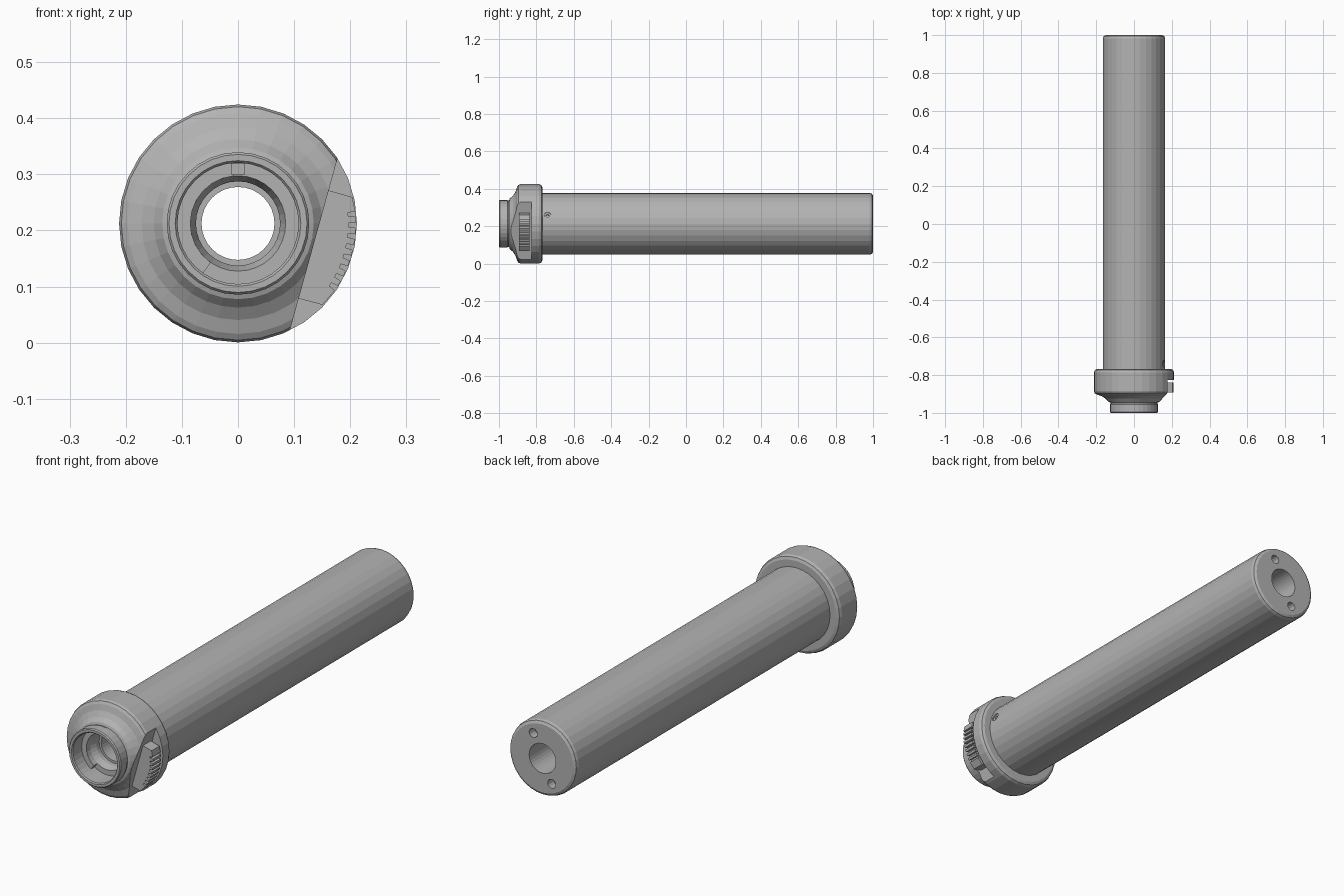
import bpy, bmesh, math
from mathutils import Matrix, Vector

if "Cube" in bpy.data.objects:
    bpy.data.objects.remove(bpy.data.objects["Cube"], do_unlink=True)

AXIS_Z = 0.2125
TILT = math.radians(-15.5)

metal = bpy.data.materials.new("satin grey metal")
metal.use_nodes = True
GREY = (0.45, 0.45, 0.45, 1)
metal.diffuse_color = GREY
bsdf = metal.node_tree.nodes["Principled BSDF"]
bsdf.inputs["Base Color"].default_value = GREY
bsdf.inputs["Roughness"].default_value = 0.6


def make(name, bm):
    bmesh.ops.recalc_face_normals(bm, faces=bm.faces)
    mesh = bpy.data.meshes.new(name)
    bm.to_mesh(mesh)
    bm.free()
    mesh.materials.append(metal)
    ob = bpy.data.objects.new(name, mesh)
    ob.location.z = AXIS_Z
    bpy.context.collection.objects.link(ob)
    return ob


def lathe(name, profile, sides=32):
    """Revolve a closed (radius, y) profile round the y axis."""
    bm = bmesh.new()
    rings = []
    for i in range(sides):
        a = math.tau * i / sides
        rings.append([bm.verts.new((r * math.cos(a), y, r * math.sin(a)))
                      for r, y in profile])
    n = len(profile)
    for i in range(sides):
        p, q = rings[i], rings[(i + 1) % sides]
        for j in range(n):
            k = (j + 1) % n
            bm.faces.new((p[j], p[k], q[k], q[j]))
    return make(name, bm)


def plate(name, outline, y0, y1):
    """Extrude an (x, z) outline from y0 to y1."""
    bm = bmesh.new()
    face = bm.faces.new([bm.verts.new((x, y0, z)) for x, z in outline])
    out = bmesh.ops.extrude_face_region(bm, geom=[face])
    moved = [v for v in out["geom"] if isinstance(v, bmesh.types.BMVert)]
    bmesh.ops.translate(bm, verts=moved, vec=(0, y1 - y0, 0))
    return make(name, bm)


def rod(name, centre, direction, radius, depth, sides=12):
    bm = bmesh.new()
    turn = Vector(direction).to_track_quat('Z', 'Y').to_matrix().to_4x4()
    bmesh.ops.create_cone(bm, cap_ends=True, segments=sides, radius1=radius,
                          radius2=radius, depth=depth,
                          matrix=Matrix.Translation(centre) @ turn)
    return make(name, bm)


def cut(ob, cutter):
    cutter.hide_render = True
    mod = ob.modifiers.new("cut", 'BOOLEAN')
    mod.operation = 'DIFFERENCE'
    mod.solver = 'EXACT'
    mod.object = cutter
    bpy.context.view_layer.update()
    graph = bpy.context.evaluated_depsgraph_get()
    mesh = bpy.data.meshes.new_from_object(ob.evaluated_get(graph))
    ob.modifiers.clear()
    ob.data = mesh
    bpy.data.objects.remove(cutter, do_unlink=True)


def polar(r, a):
    return r * math.cos(a), r * math.sin(a)


# Long tube with a through bore and chamfered rear edge
tube = lathe("tube", [
    (0.065, -0.86), (0.12, -0.86), (0.12, -0.80), (0.165, -0.80),
    (0.165, 0.982), (0.161, 0.994), (0.15, 1.0), (0.065, 1.0)])

# Blind spanner holes in the rear face
for s in (1, -1):
    cut(tube, rod("spanner_hole", (0.045 * s, 1.0, 0.1 * s), (0, 1, 0), 0.02, 0.08))

# Socket for the set screw in the side of the tube
side = Vector((math.cos(-TILT), 0, math.sin(-TILT)))
spot = side * 0.165 + Vector((0, -0.74, 0))
cut(tube, rod("screw_socket", spot, side, 0.019, 0.04))
screw = rod("set_screw", spot - side * 0.014, side, 0.0185, 0.018)
cut(screw, rod("hex_socket", spot, side, 0.009, 0.04, 6))

# Collar with rounded shoulder, flared neck and stepped seat
collar = lathe("collar", [
    (0.13, -0.768), (0.195, -0.768), (0.207, -0.773), (0.212, -0.785),
    (0.212, -0.885), (0.208, -0.896), (0.197, -0.903), (0.172, -0.911),
    (0.15, -0.925), (0.135, -0.942), (0.124, -0.946), (0.124, -0.952),
    (0.127, -0.955), (0.127, -0.995), (0.123, -1.0), (0.112, -1.0),
    (0.108, -0.995), (0.108, -0.91), (0.085, -0.91), (0.075, -0.88),
    (0.075, -0.85), (0.13, -0.85)])

# Flat relief cut across one side of the collar, open to the front
rot = Matrix.Rotation(TILT, 2)
relief = [rot @ Vector(p) for p in
          ((0.14, -0.25), (0.30, -0.25), (0.30, 0.25), (0.14, 0.25))]
cut(collar, plate("relief", relief, -1.05, -0.826))

# Serrated locking lever sitting in the relief
outline = [(0.138, -0.1), (0.138, 0.1)]
TEETH = 8
outline.append(polar(0.209, math.radians(28.5)))
for i in range(TEETH):
    a = math.radians(19 - i * 38 / (TEETH - 1))
    outline += [polar(0.21, a + 0.042), polar(0.197, a + 0.036),
                polar(0.197, a + 0.002), polar(0.21, a - 0.004)]
outline.append(polar(0.209, math.radians(-28.5)))
plate("locking_lever", [rot @ Vector(p) for p in outline], -0.893, -0.838)

# Raised stop inside the neck, and a key at the top of the seat
arc = [math.radians(95 + 14 * i) for i in range(11)]
stop = [polar(0.109, a) for a in arc] + [polar(0.085, a) for a in reversed(arc)]
plate("neck_stop", stop, -0.935, -0.905)
plate("neck_key", [(-0.012, 0.086), (0.012, 0.086), (0.012, 0.107), (-0.012, 0.107)],
      -0.945, -0.905)
